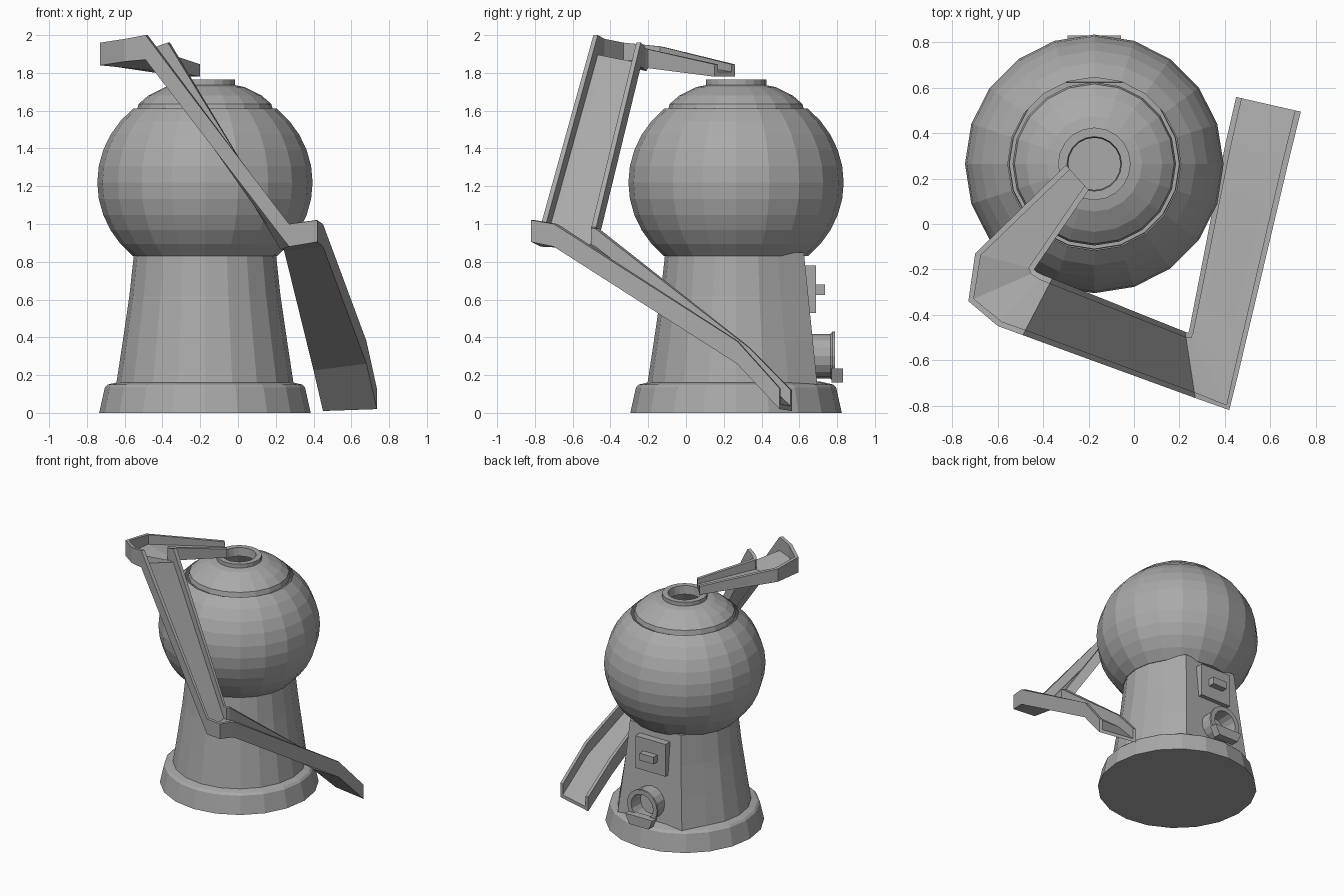
import bpy
import bmesh
from math import cos, sin, tau, radians
from mathutils import Vector

cube = bpy.data.objects.get("Cube")
if cube:
    bpy.data.objects.remove(cube, do_unlink=True)

AX, AY = -0.175, 0.265      # machine axis
SIDES = 20

grey = bpy.data.materials.new("plain grey")
grey.use_nodes = True
grey.diffuse_color = (0.4, 0.4, 0.4, 1)
bsdf = grey.node_tree.nodes["Principled BSDF"]
bsdf.inputs["Base Color"].default_value = (0.4, 0.4, 0.4, 1)


def finish(name, bm, recalc=True):
    if recalc:
        bmesh.ops.recalc_face_normals(bm, faces=bm.faces)
    mesh = bpy.data.meshes.new(name)
    bm.to_mesh(mesh)
    bm.free()
    mesh.materials.append(grey)
    obj = bpy.data.objects.new(name, mesh)
    bpy.context.collection.objects.link(obj)
    return obj


def bridge(bm, a, b):
    n = len(a)
    for i in range(n):
        j = (i + 1) % n
        bm.faces.new((a[i], a[j], b[j], b[i]))


def lathe(name, profile, cap_bottom=False, cap_top=False, shape=None):
    """Spin (radius, z) pairs around the machine axis."""
    bm = bmesh.new()
    rings = []
    for r, z in profile:
        ring = []
        for i in range(SIDES):
            a = tau * i / SIDES
            x, y = r * cos(a), r * sin(a)
            if shape:
                x, y = shape(x, y, z, i)
            ring.append(bm.verts.new((AX + x, AY + y, z)))
        rings.append(ring)
    for a, b in zip(rings, rings[1:]):
        bridge(bm, a, b)
    if cap_bottom:
        bm.faces.new(rings[0][::-1])
    if cap_top:
        bm.faces.new(rings[-1])
    return finish(name, bm, recalc=False)


def block(name, x, y0, y1, z0, z1, taper=1.0):
    """Box centred on the machine axis; taper narrows its lower edge."""
    bm = bmesh.new()
    rings = []
    for y in (y0, y1):
        rings.append([bm.verts.new((AX + px, y, z)) for px, z in
                      ((-x * taper, z0), (x * taper, z0), (x, z1), (-x, z1))])
    bridge(bm, *rings)
    for ring in rings:
        bm.faces.new(ring)
    return finish(name, bm)


# Foot and tapered pedestal, with a flat panel pulled out at the back
lathe("foot", [(0.56, 0), (0.53, 0.135), (0.515, 0.15), (0.45, 0.165)],
      cap_bottom=True, cap_top=True)


def flat_back(x, y, z, i):
    if 3 <= i <= 7:
        y = 0.43 - 0.07 * (z - 0.15) / 0.69
    return x, y


lathe("pedestal", [(0.47, 0.15), (0.435, 0.38), (0.40, 0.62), (0.375, 0.85)],
      cap_bottom=True, cap_top=True, shape=flat_back)

# Hollow globe, slightly squashed
STEPS = 10
lats = [radians(-48 + 96 * i / STEPS) for i in range(STEPS + 1)]
lathe("globe", [(0.57 * cos(a), 1.22 + 0.525 * sin(a)) for a in lats],
      cap_bottom=True)

# Lid with a raised, open filler rim
lathe("lid", [(0.36, 1.60), (0.352, 1.635), (0.30, 1.68), (0.21, 1.725),
              (0.16, 1.735), (0.16, 1.765), (0.12, 1.765), (0.115, 1.70)])

# Coin plate and knob on the back panel
block("coin_plate", 0.13, 0.60, 0.688, 0.53, 0.78)
block("coin_knob", 0.06, 0.68, 0.735, 0.625, 0.68)

# Dispenser tube, pointing backwards
bm = bmesh.new()
rings = []
for r, y in ((0.118, 0.62), (0.118, 0.765), (0.13, 0.775), (0.13, 0.79),
             (0.095, 0.79), (0.09, 0.66)):
    rings.append([bm.verts.new((AX + r * cos(tau * i / 16), y,
                                0.30 + r * sin(tau * i / 16)))
                  for i in range(16)])
for a, b in zip(rings, rings[1:]):
    bridge(bm, a, b)
bm.faces.new(rings[0])
bm.faces.new(rings[-1])
finish("dispenser_tube", bm)
block("dispenser_lip", 0.118, 0.77, 0.83, 0.16, 0.235, taper=0.7)

# Winding open chute: outer x, y, top z / inner x, y, top z / wall height
STATIONS = [
    ((-0.30, 0.26, 1.845), (-0.20, 0.15, 1.845), 0.065),
    ((-0.70, -0.13, 1.94), (-0.44, -0.20, 1.925), 0.10),
    ((-0.73, -0.34, 1.96), (-0.43, -0.21, 1.93), 0.12),
    ((-0.60, -0.45, 1.98), (-0.40, -0.225, 1.945), 0.12),
    ((-0.49, -0.49, 2.00), (-0.36, -0.24, 1.96), 0.13),
    ((0.27, -0.767, 1.00), (0.225, -0.475, 0.985), 0.12),
    ((0.42, -0.82, 1.02), (0.24, -0.48, 0.98), 0.115),
    ((0.45, -0.70, 1.00), (0.245, -0.46, 0.975), 0.12),
    ((0.68, 0.27, 0.38), (0.40, 0.34, 0.345), 0.12),
    ((0.735, 0.495, 0.13), (0.45, 0.56, 0.12), 0.11),
]
WALL = 0.026
bm = bmesh.new()
rings = []
for outer, inner, h in STATIONS:
    o, i = Vector(outer), Vector(inner)
    across = (i - o)
    across.z = 0
    across = across.normalized() * WALL
    down = Vector((0, 0, -h))
    floor = Vector((0, 0, WALL - h))
    section = [o + down, o, o + across, o + across + floor,
               i - across + floor, i - across, i, i + down]
    rings.append([bm.verts.new(p) for p in section])
for a, b in zip(rings, rings[1:]):
    bridge(bm, a, b)
for ring in (rings[0], rings[-1]):
    bm.faces.new(ring)
finish("winding_chute", bm)
